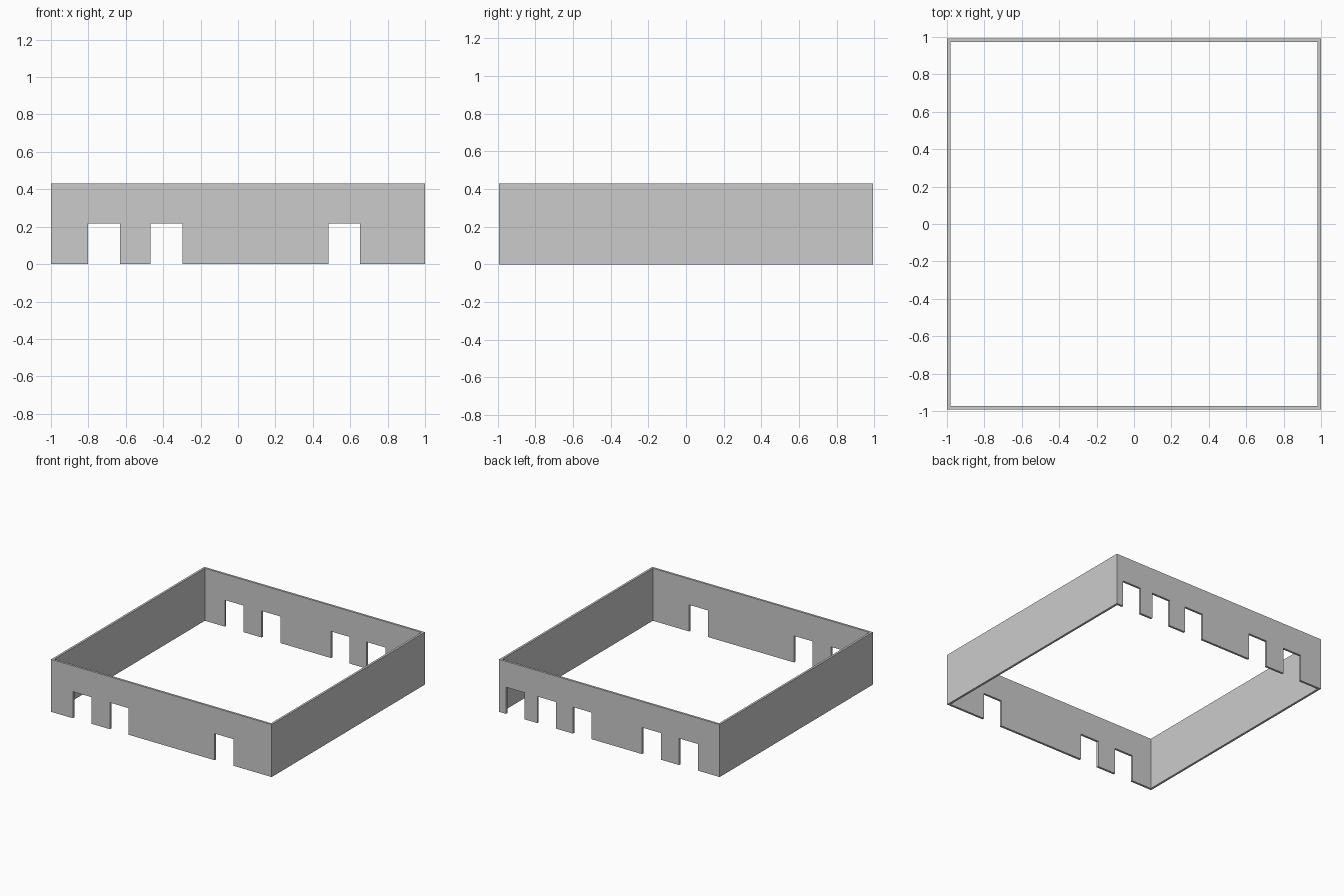
import bpy, bmesh
from mathutils import Vector

if "Cube" in bpy.data.objects:
    bpy.data.objects.remove(bpy.data.objects["Cube"])

HALF_X, HALF_Y = 1.0, 0.992
HEIGHT, THICK = 0.43, 0.018
DOOR_W, DOOR_H = 0.17, 0.218


def wall(name, y_outer, y_inner, doors):
    """Wall along x: outline notched by doorways, extruded through its thickness."""
    outline = [(-HALF_X, HEIGHT), (-HALF_X, 0)]
    for x in sorted(doors):
        a, b = x - DOOR_W / 2, x + DOOR_W / 2
        outline += [(a, 0), (a, DOOR_H), (b, DOOR_H), (b, 0)]
    outline += [(HALF_X, 0), (HALF_X, HEIGHT)]
    bm = bmesh.new()
    face = bm.faces.new([bm.verts.new((x, y_outer, z)) for x, z in outline])
    ext = bmesh.ops.extrude_face_region(bm, geom=[face])
    verts = [g for g in ext["geom"] if isinstance(g, bmesh.types.BMVert)]
    bmesh.ops.translate(bm, verts=verts, vec=Vector((0, y_inner - y_outer, 0)))
    bmesh.ops.recalc_face_normals(bm, faces=bm.faces)
    mesh = bpy.data.meshes.new(name)
    bm.to_mesh(mesh)
    bm.free()
    bpy.context.collection.objects.link(bpy.data.objects.new(name, mesh))


def side(name, sign):
    """Plain side wall fitted between the front and back walls."""
    bpy.ops.mesh.primitive_cube_add(size=1, location=(sign * (HALF_X - THICK / 2), 0, HEIGHT / 2))
    ob = bpy.context.object
    ob.name = name
    ob.scale = (THICK, 2 * (HALF_Y - THICK), HEIGHT)
    bpy.ops.object.transform_apply(location=False, rotation=False, scale=True)


# Front wall with three doorways, back wall with five
front_doors = [-0.717, -0.382, 0.568]
wall("front_wall", -HALF_Y, -HALF_Y + THICK, front_doors)
wall("back_wall", HALF_Y, HALF_Y - THICK, front_doors + [0.246, 0.853])

# Plain side walls
side("left_wall", -1)
side("right_wall", 1)
